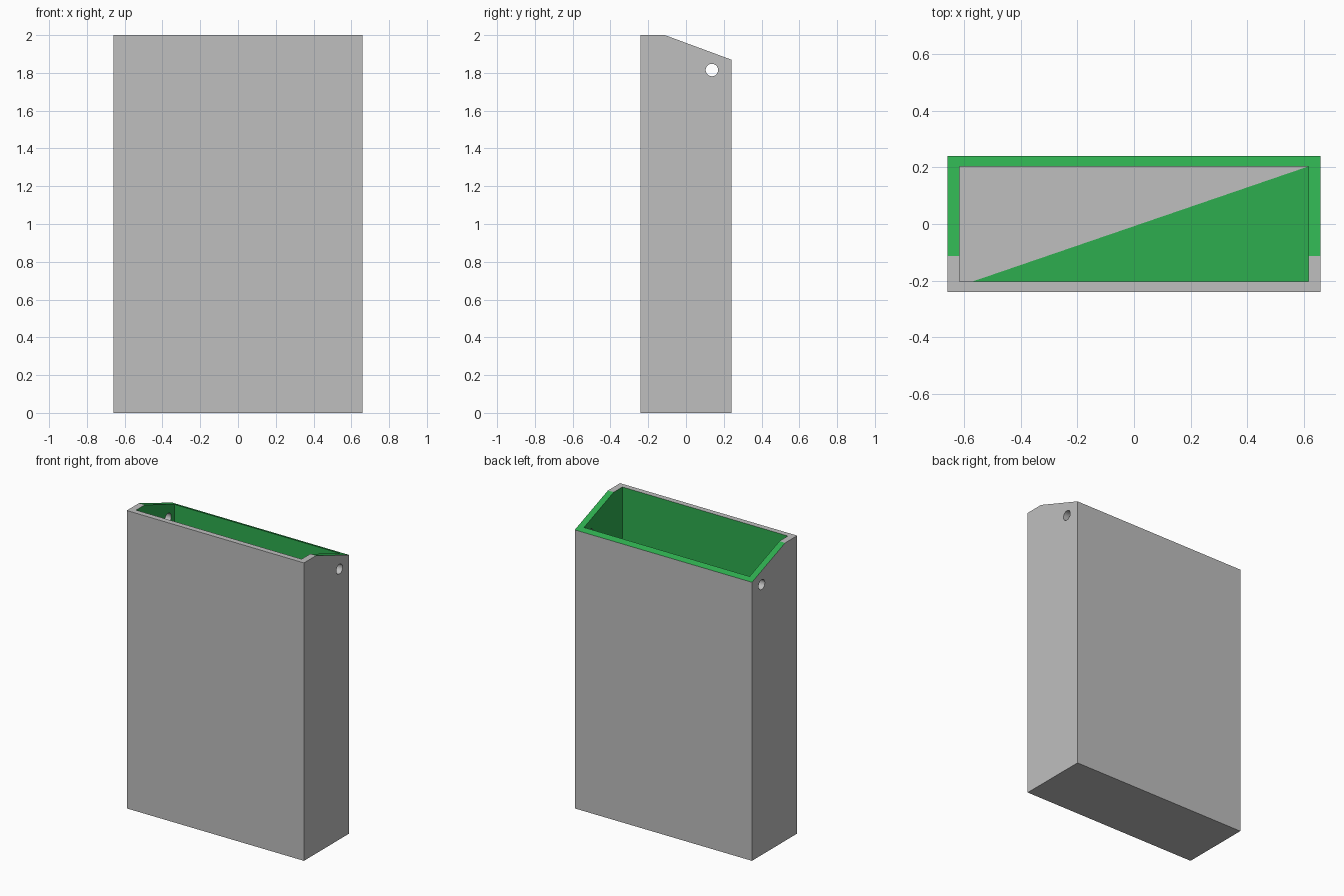
import bpy, bmesh, math
from mathutils import Matrix

if "Cube" in bpy.data.objects:
    bpy.data.objects.remove(bpy.data.objects["Cube"])

W, D = 0.658, 0.24        # outer half width and half depth
IW, ID = 0.615, 0.203     # inner half width and half depth
FLOOR = 0.004


def material(name, color):
    m = bpy.data.materials.new(name)
    m.diffuse_color = (*color, 1)
    m.use_nodes = True
    m.node_tree.nodes["Principled BSDF"].inputs["Base Color"].default_value = m.diffuse_color
    return m


grey = material("light grey", (0.52, 0.52, 0.52))
green = material("green", (0.027, 0.42, 0.078))


def make_object(name, bm):
    bmesh.ops.recalc_face_normals(bm, faces=bm.faces)
    me = bpy.data.meshes.new(name)
    bm.to_mesh(me)
    bm.free()
    me.materials.append(grey)
    me.materials.append(green)
    ob = bpy.data.objects.new(name, me)
    bpy.context.collection.objects.link(ob)
    return ob


def extrude(points, offset):
    bm = bmesh.new()
    face = bm.faces.new([bm.verts.new(p) for p in points])
    ext = bmesh.ops.extrude_face_region(bm, geom=[face])
    moved = [v for v in ext["geom"] if isinstance(v, bmesh.types.BMVert)]
    bmesh.ops.translate(bm, verts=moved, vec=offset)
    bmesh.ops.recalc_face_normals(bm, faces=bm.faces)
    return bm


# Container body: side profile with a sloped rear rim, swept across the width
profile = [(-D, 0), (D, 0), (D, 1.87), (-0.112, 2), (-D, 2)]
bm = extrude([(-W, y, z) for y, z in profile], (2 * W, 0, 0))
for f in bm.faces:
    if f.normal.z > 0.5 and f.normal.y > 0.1:   # sloped rim
        f.material_index = 1
body = make_object("container_body", bm)

# Cavity cutter: green walls, grey floor
corners = [(-IW, -ID), (IW, -ID), (IW, ID), (-IW, ID)]
bm = extrude([(x, y, FLOOR) for x, y in corners], (0, 0, 2.4))
for f in bm.faces:
    f.material_index = 1 if abs(f.normal.z) < 0.5 else 0
cavity = make_object("cavity_cutter", bm)

# Pin hole cutter through both side walls
bm = bmesh.new()
bmesh.ops.create_cone(bm, cap_ends=True, segments=32, radius1=0.033, radius2=0.033, depth=2,
                      matrix=Matrix.Translation((0, 0.137, 1.815)) @ Matrix.Rotation(math.pi / 2, 4, 'Y'))
holes = make_object("pin_hole_cutter", bm)

for cutter in (cavity, holes):
    mod = body.modifiers.new(cutter.name, 'BOOLEAN')
    mod.operation = 'DIFFERENCE'
    mod.solver = 'EXACT'
    mod.object = cutter
    cutter.hide_render = True
    cutter.hide_set(True)

# Green diagonal half of the inner floor
bm = extrude([(-0.57, -ID, FLOOR), (IW, -ID, FLOOR), (IW, ID, FLOOR)], (0, 0, 0.002))
for f in bm.faces:
    f.material_index = 1
make_object("floor_green_half", bm)
